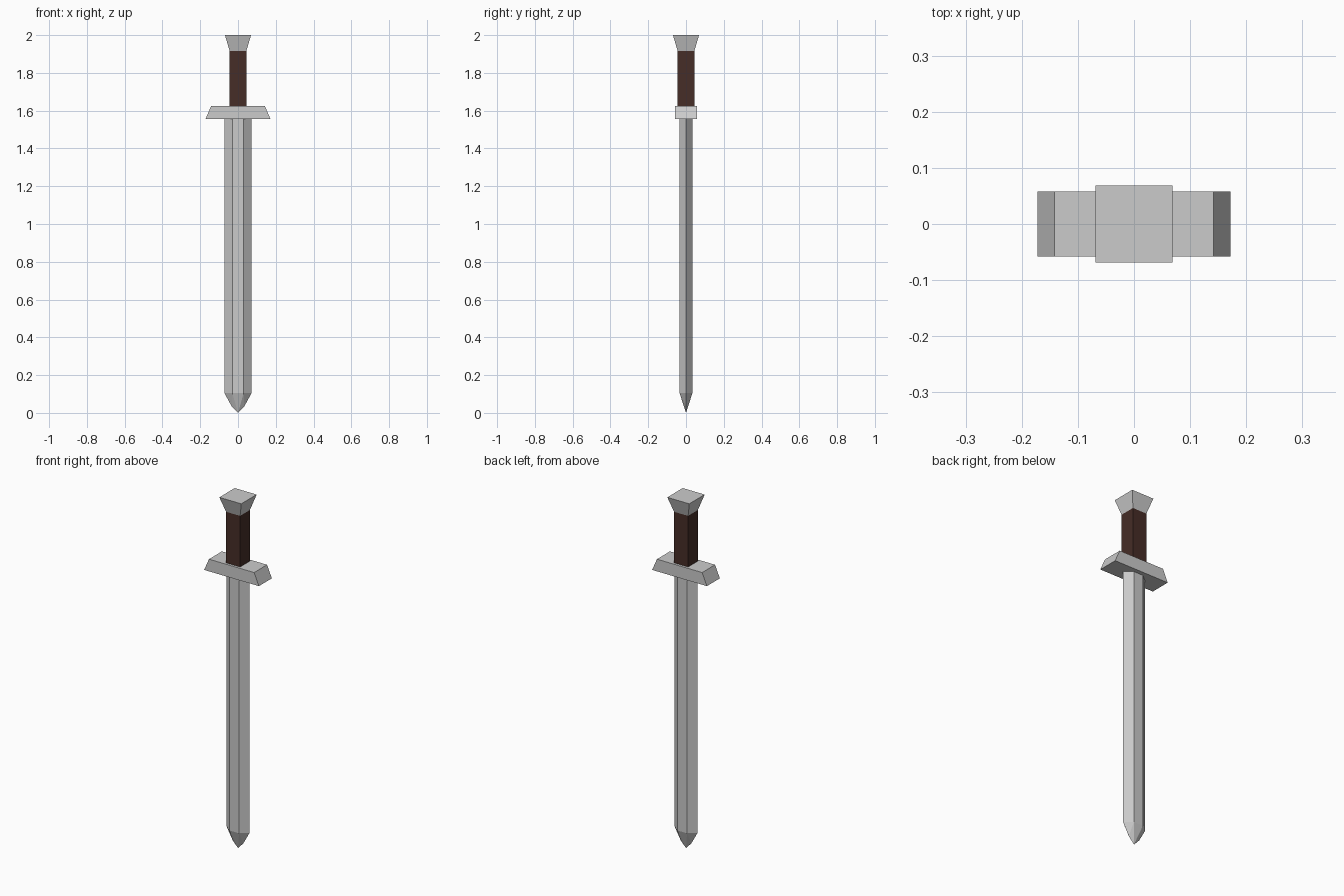
import bpy, bmesh

if "Cube" in bpy.data.objects:
    bpy.data.objects.remove(bpy.data.objects["Cube"])


def finish(name, bm, mat=None):
    bmesh.ops.recalc_face_normals(bm, faces=bm.faces)
    mesh = bpy.data.meshes.new(name)
    bm.to_mesh(mesh)
    bm.free()
    obj = bpy.data.objects.new(name, mesh)
    bpy.context.collection.objects.link(obj)
    if mat:
        mesh.materials.append(mat)
    return obj


def tapered_box(name, z0, z1, bottom, top, mat=None):
    """Box with separate half sizes (x, y) for its bottom and top."""
    bm = bmesh.new()
    bmesh.ops.create_cube(bm, size=2)
    for v in bm.verts:
        hx, hy = top if v.co.z > 0 else bottom
        v.co = (v.co.x * hx, v.co.y * hy, z1 if v.co.z > 0 else z0)
    return finish(name, bm, mat)


leather = bpy.data.materials.new("dark_leather")
leather.diffuse_color = (0.061, 0.026, 0.02, 1)
leather.use_nodes = True
leather.node_tree.nodes["Principled BSDF"].inputs["Base Color"].default_value = leather.diffuse_color

# Hilt
tapered_box("pommel", 1.915, 2.0, (0.044, 0.044), (0.069, 0.069))
tapered_box("grip", 1.625, 1.915, (0.044, 0.044), (0.044, 0.044), leather)
tapered_box("crossguard", 1.556, 1.625, (0.172, 0.058), (0.142, 0.058))

# Blade: hexagonal section, with the cutting edges curving in to a point
bm = bmesh.new()
section = [(0.072, 0), (0.03, 0.034), (-0.03, 0.034),
           (-0.072, 0), (-0.03, -0.034), (0.03, -0.034)]
upper = [bm.verts.new((x, y, 1.57)) for x, y in section]
lower = [bm.verts.new((x, y, 0.105)) for x, y in section]
point = bm.verts.new((0, 0, 0))
bm.faces.new(upper)
for i in range(6):
    j = (i + 1) % 6
    bm.faces.new((upper[i], upper[j], lower[j], lower[i]))
for e, sx in ((0, 1), (3, -1)):
    mid = bm.verts.new((sx * 0.034, 0, 0.036))
    for flat in (lower[e - 1], lower[e + 1]):
        bm.faces.new((lower[e], flat, mid))
        bm.faces.new((mid, flat, point))
for a, b in ((1, 2), (4, 5)):
    bm.faces.new((lower[a], lower[b], point))
finish("blade", bm)
